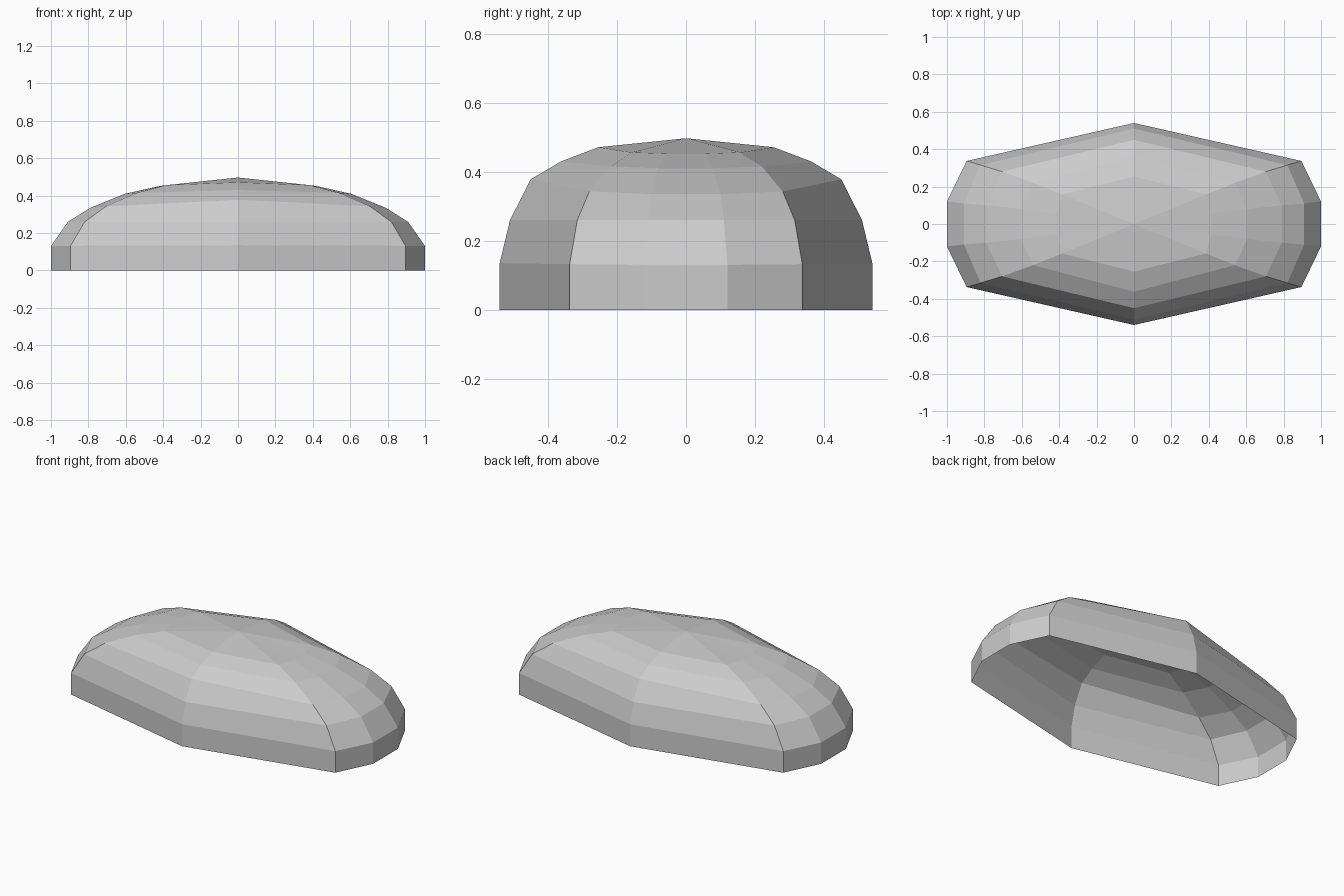
import bpy, bmesh

if "Cube" in bpy.data.objects:
    bpy.data.objects.remove(bpy.data.objects["Cube"])

# Meridian profiles, bottom to top (x, y, z), for one quarter of the shell
end_rib = [(1, .12, 0), (1, .12, .13), (.91, .11, .26), (.79, .10, .335), (.605, .08, .41), (.415, .055, .452)]
corner_rib = [(.895, .337, 0), (.895, .337, .132), (.82, .315, .26), (.705, .28, .343), (.54, .22, .415), (.385, .158, .456)]
side_rib = [(0, .54, 0), (0, .54, .135), (0, .51, .26), (0, .45, .378), (0, .362, .43), (0, .254, .471)]


def flip(rib, sx, sy):
    return [(x * sx, y * sy, z) for x, y, z in rib]


# Ten ribs, counter-clockwise around the footprint
ribs = [end_rib, corner_rib, side_rib, flip(corner_rib, -1, 1), flip(end_rib, -1, 1)]
ribs += [flip(r, -1, -1) for r in ribs]

bm = bmesh.new()
cols = [[bm.verts.new(p) for p in rib] for rib in ribs]
apex = bm.verts.new((0, 0, .497))

# Bands between neighbouring ribs, closed by a fan at the crown; underside is open
for i, a in enumerate(cols):
    b = cols[(i + 1) % len(cols)]
    for k in range(len(a) - 1):
        bm.faces.new((a[k], b[k], b[k + 1], a[k + 1]))
    bm.faces.new((a[-1], b[-1], apex))

mesh = bpy.data.meshes.new("domed_shell")
bm.to_mesh(mesh)
bm.free()
shell = bpy.data.objects.new("domed_shell", mesh)
bpy.context.collection.objects.link(shell)
